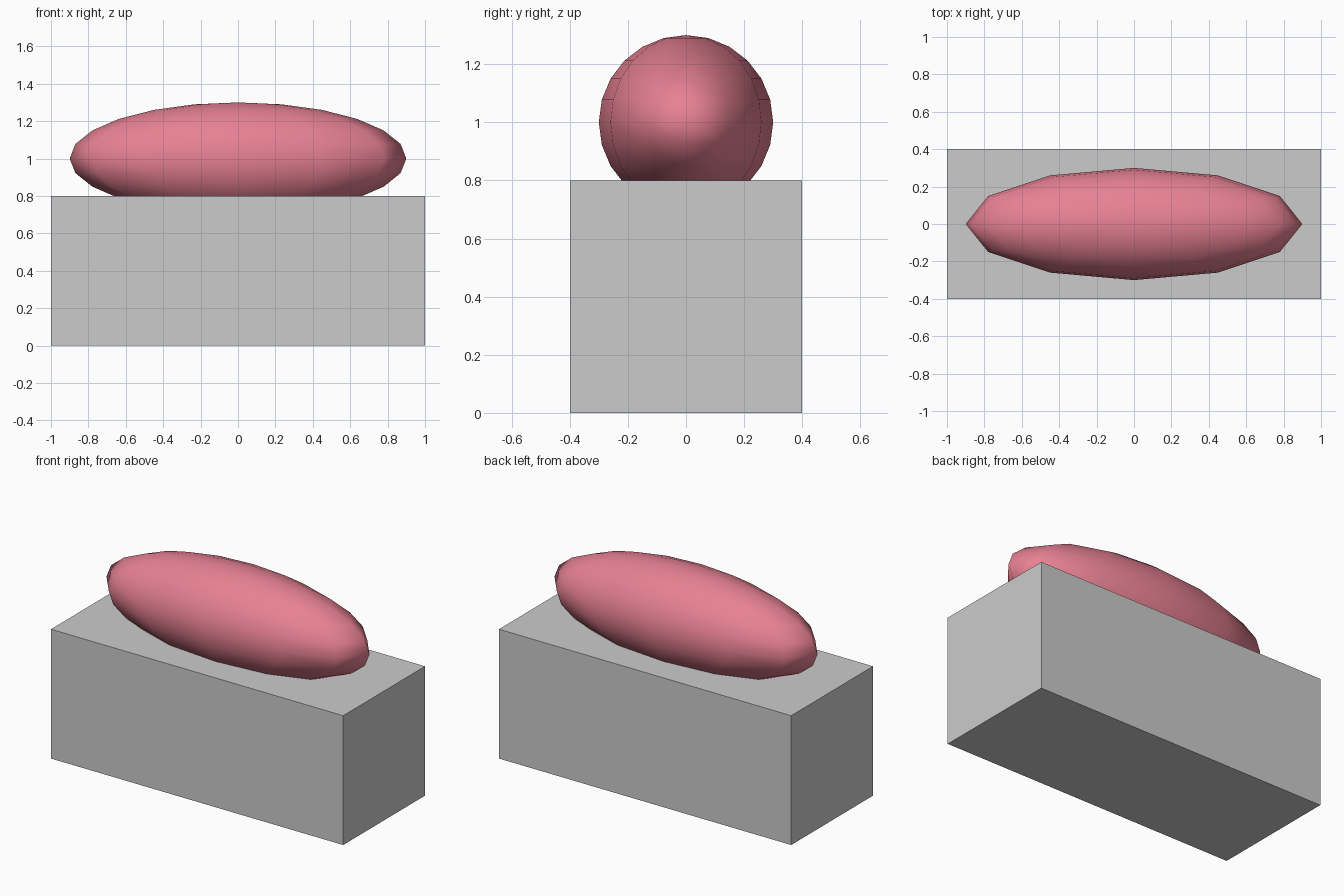
import bpy

if "Cube" in bpy.data.objects:
    bpy.data.objects.remove(bpy.data.objects["Cube"])

# Rectangular base block
bpy.ops.mesh.primitive_cube_add(size=1, location=(0, 0, 0.4))
block = bpy.context.object
block.name = "base_block"
block.scale = (2.0, 0.8, 0.8)
bpy.ops.object.transform_apply(location=False, rotation=False, scale=True)

# Stretched ball sunk slightly into the block's top
bpy.ops.mesh.primitive_uv_sphere_add(segments=12, ring_count=12, radius=1, location=(0, 0, 1.0))
ball = bpy.context.object
ball.name = "ellipsoid_top"
ball.scale = (0.9, 0.3, 0.3)
bpy.ops.object.transform_apply(location=False, rotation=False, scale=True)
bpy.ops.object.shade_smooth()

# Pink colour
pink = bpy.data.materials.new("pink")
pink.diffuse_color = (0.8, 0.22, 0.29, 1)
pink.use_nodes = True
pink.node_tree.nodes["Principled BSDF"].inputs["Base Color"].default_value = pink.diffuse_color
ball.data.materials.append(pink)
